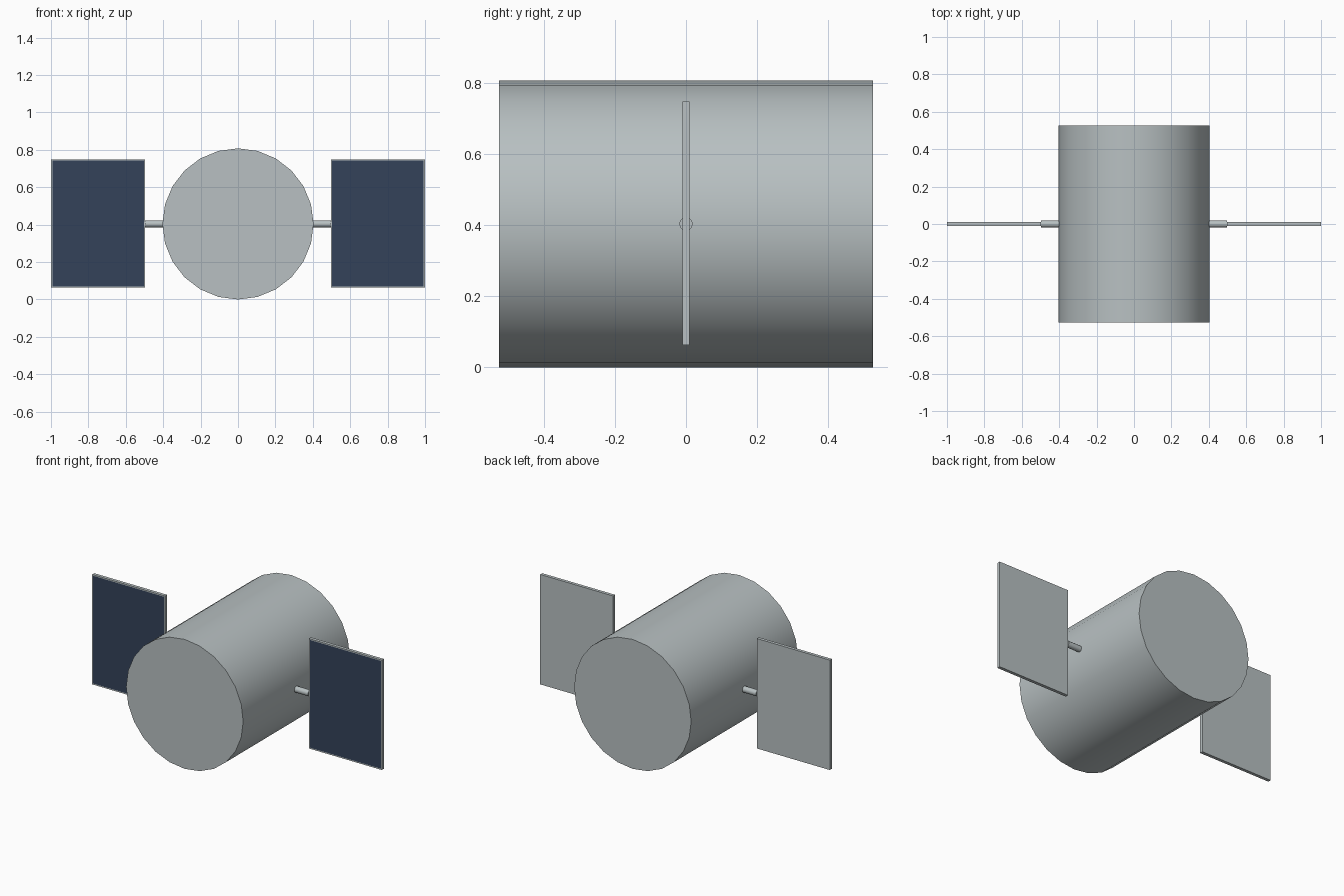
import bpy, bmesh, math
from mathutils import Matrix

cube = bpy.data.objects.get("Cube")
if cube:
    bpy.data.objects.remove(cube, do_unlink=True)

RADIUS = 0.404
HALF_LENGTH = 0.526
PANEL_IN, PANEL_OUT = 0.496, 1.0
PANEL_HALF_HEIGHT, PANEL_THICK = 0.343, 0.02


def material(name, rgb):
    m = bpy.data.materials.new(name)
    m.use_nodes = True
    m.diffuse_color = (*rgb, 1)
    bsdf = m.node_tree.nodes["Principled BSDF"]
    bsdf.inputs["Base Color"].default_value = (*rgb, 1)
    bsdf.inputs["Roughness"].default_value = 0.7
    return m


grey = material("light_grey_metal", (0.48, 0.53, 0.54))
navy = material("navy_solar_cell", (0.033, 0.055, 0.10))


def finish(bm, name, mats, smooth=False):
    me = bpy.data.meshes.new(name)
    bm.to_mesh(me)
    bm.free()
    for m in mats:
        me.materials.append(m)
    ob = bpy.data.objects.new(name, me)
    bpy.context.collection.objects.link(ob)
    if smooth:
        bpy.ops.object.select_all(action='DESELECT')
        ob.select_set(True)
        bpy.context.view_layer.objects.active = ob
        bpy.ops.object.shade_smooth_by_angle(angle=math.radians(40))
    return ob


def cylinder(name, radius, length, sides, axis, centre):
    bm = bmesh.new()
    bmesh.ops.create_cone(bm, cap_ends=True, segments=sides, radius1=radius,
                          radius2=radius, depth=length,
                          matrix=Matrix.Translation(centre)
                          @ Matrix.Rotation(math.pi / 2, 4, axis))
    return finish(bm, name, [grey], smooth=True)


# Main drum, lying along y
cylinder("body", RADIUS, 2 * HALF_LENGTH, 24, 'X', (0, 0, RADIUS))

for side, s in (("left", 1), ("right", -1)):
    # Strut from inside the drum to the panel edge
    start = RADIUS - 0.03
    cylinder(side + "_strut", 0.019, PANEL_IN - start, 12, 'Y',
             (s * (start + PANEL_IN) / 2, 0, RADIUS))

    # Thin panel whose front face is inset to form the cell area
    bm = bmesh.new()
    size = (PANEL_OUT - PANEL_IN, PANEL_THICK, 2 * PANEL_HALF_HEIGHT)
    centre = (s * (PANEL_IN + PANEL_OUT) / 2, 0, RADIUS + 0.002)
    bmesh.ops.create_cube(bm, size=1, matrix=Matrix.Translation(centre)
                          @ Matrix.Diagonal((*size, 1)))
    bm.normal_update()
    front = [f for f in bm.faces if f.normal.y < -0.9]
    bmesh.ops.inset_region(bm, faces=front, thickness=0.01)
    for f in front:
        f.material_index = 1
    finish(bm, side + "_solar_panel", [grey, navy])
